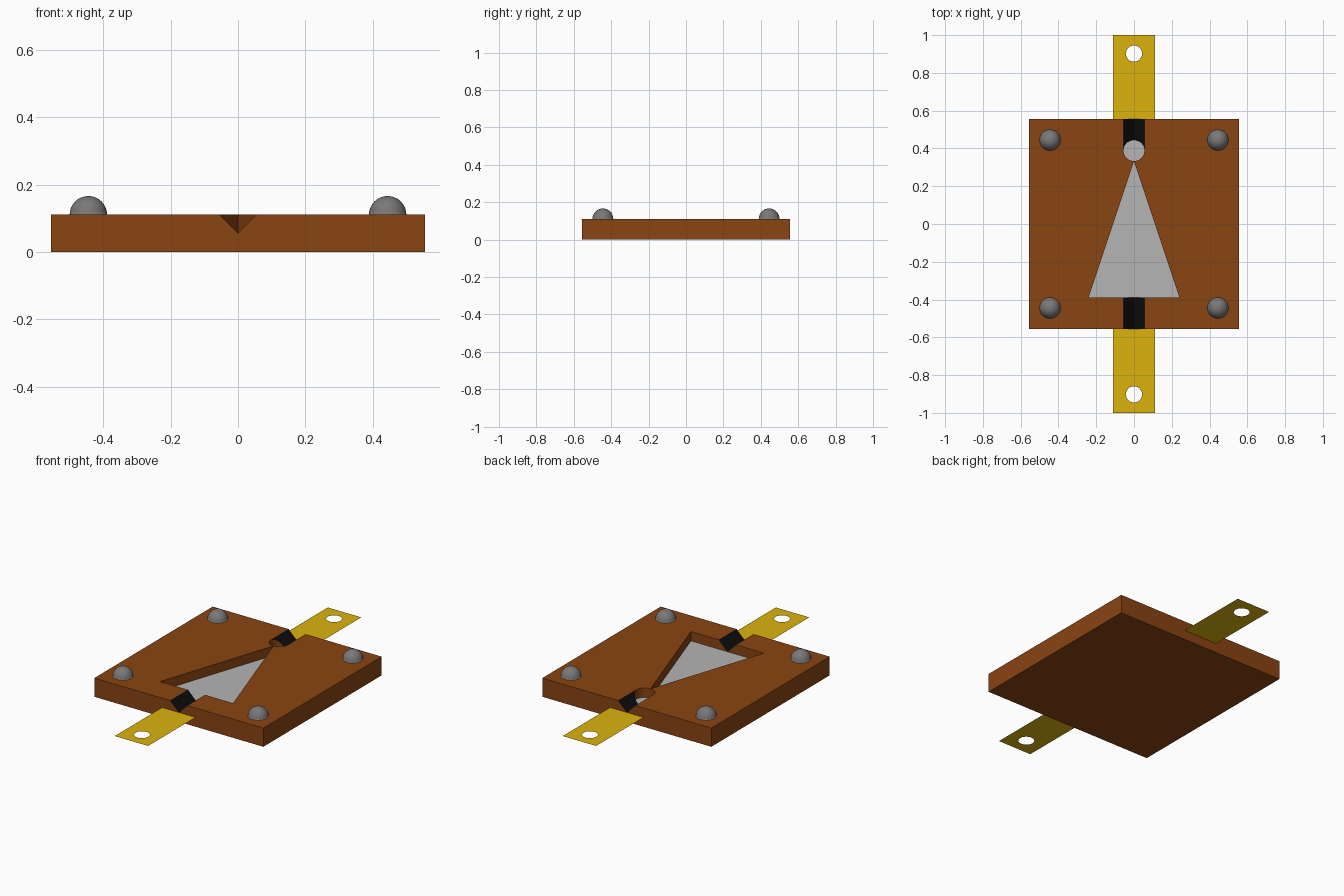
import bpy, bmesh, math

if "Cube" in bpy.data.objects:
    bpy.data.objects.remove(bpy.data.objects["Cube"])

U = 1 / 18          # grid unit of the design
TOP = 2 * U         # top of the board
MID = U             # pocket floor and tab level


def material(name, rgb):
    m = bpy.data.materials.new(name)
    m.diffuse_color = (*rgb, 1)
    m.use_nodes = True
    m.node_tree.nodes["Principled BSDF"].inputs["Base Color"].default_value = m.diffuse_color
    return m


BROWN = material("brown", (0.255, 0.058, 0.006))
GOLD = material("gold", (0.72, 0.45, 0.004))
BLACK = material("black", (0.004, 0.004, 0.004))
LIGHT = material("light_grey", (0.46, 0.46, 0.46))
DARK = material("dark_grey", (0.19, 0.19, 0.19))


def new_object(name, bm, *mats):
    me = bpy.data.meshes.new(name)
    bm.to_mesh(me)
    bm.free()
    for m in mats:
        me.materials.append(m)
    ob = bpy.data.objects.new(name, me)
    bpy.context.collection.objects.link(ob)
    return ob


def circle(cx, cy, r, n=32):
    return [(cx + r * math.cos(2 * math.pi * i / n),
             cy + r * math.sin(2 * math.pi * i / n)) for i in range(n)]


def prism(name, profile, offset):
    """Closed solid: a 3D profile swept along an offset vector."""
    bm = bmesh.new()
    face = bm.faces.new([bm.verts.new(p) for p in profile])
    ext = bmesh.ops.extrude_face_region(bm, geom=[face])
    moved = [v for v in ext["geom"] if isinstance(v, bmesh.types.BMVert)]
    bmesh.ops.translate(bm, verts=moved, vec=offset)
    bmesh.ops.recalc_face_normals(bm, faces=bm.faces)
    return new_object(name, bm, BROWN)


# Board
H = 10 * U
board = prism("board", [(-H, -H, 0), (H, -H, 0), (H, H, 0), (-H, H, 0)], (0, 0, TOP))

# Pockets: triangle and round hole, stopping at half depth
triangle = [(-0.24, -7 * U), (0.24, -7 * U), (0, 6 * U - 0.001)]
cutters = [prism(n, [(x, y, MID - 0.0002) for x, y in pts], (0, 0, 0.2))
           for n, pts in (("triangle_cutter", triangle),
                          ("round_cutter", circle(0, 7 * U, U)))]

# V grooves running from the pockets to the board edges
for name, y0, y1 in (("front_groove_cutter", -0.7, -7 * U + 0.004),
                     ("back_groove_cutter", 7 * U + 0.006, 0.7)):
    cutters.append(prism(name, [(0, y0, MID), (2 * U, y0, MID + 2 * U),
                                (-2 * U, y0, MID + 2 * U)], (0, y1 - y0, 0)))

bpy.context.view_layer.objects.active = board
for c in cutters:
    mod = board.modifiers.new("cut", 'BOOLEAN')
    mod.operation, mod.solver, mod.object = 'DIFFERENCE', 'EXACT', c
    bpy.ops.object.modifier_apply(modifier=mod.name)
    bpy.data.objects.remove(c)

# Colour the groove walls black and the pocket floors grey
board.data.materials.clear()
for m in (BROWN, BLACK, LIGHT):
    board.data.materials.append(m)
for f in board.data.polygons:
    f.material_index = 0
    if 0.5 < f.normal.z < 0.9:
        f.material_index = 1
    elif f.normal.z > 0.9 and f.center.z < TOP - 0.02:
        f.material_index = 2

# Flat tabs with a round hole
for name, s in (("front_tab", -1), ("back_tab", 1)):
    bm = bmesh.new()
    rect = [(-0.11, s * H), (0.11, s * H), (0.11, s), (-0.11, s)]
    for loop in (rect, circle(0, s * 0.902, 0.043)):
        vs = [bm.verts.new((x, y, MID)) for x, y in loop]
        for a, b in zip(vs, vs[1:] + vs[:1]):
            bm.edges.new((a, b))
    bmesh.ops.triangle_fill(bm, edges=bm.edges[:], use_beauty=True, normal=(0, 0, 1))
    new_object(name, bm, GOLD)

# Domed studs at the corners
for name, sx, sy in (("front_left_stud", -1, -1), ("front_right_stud", 1, -1),
                     ("back_left_stud", -1, 1), ("back_right_stud", 1, 1)):
    bm = bmesh.new()
    bmesh.ops.create_uvsphere(bm, u_segments=32, v_segments=16, radius=U)
    bmesh.ops.bisect_plane(bm, geom=bm.verts[:] + bm.edges[:] + bm.faces[:],
                           plane_co=(0, 0, 0), plane_no=(0, 0, 1), clear_inner=True)
    for f in bm.faces:
        f.smooth = True
    stud = new_object(name, bm, DARK)
    stud.location = (sx * 8 * U, sy * 8 * U, TOP)
